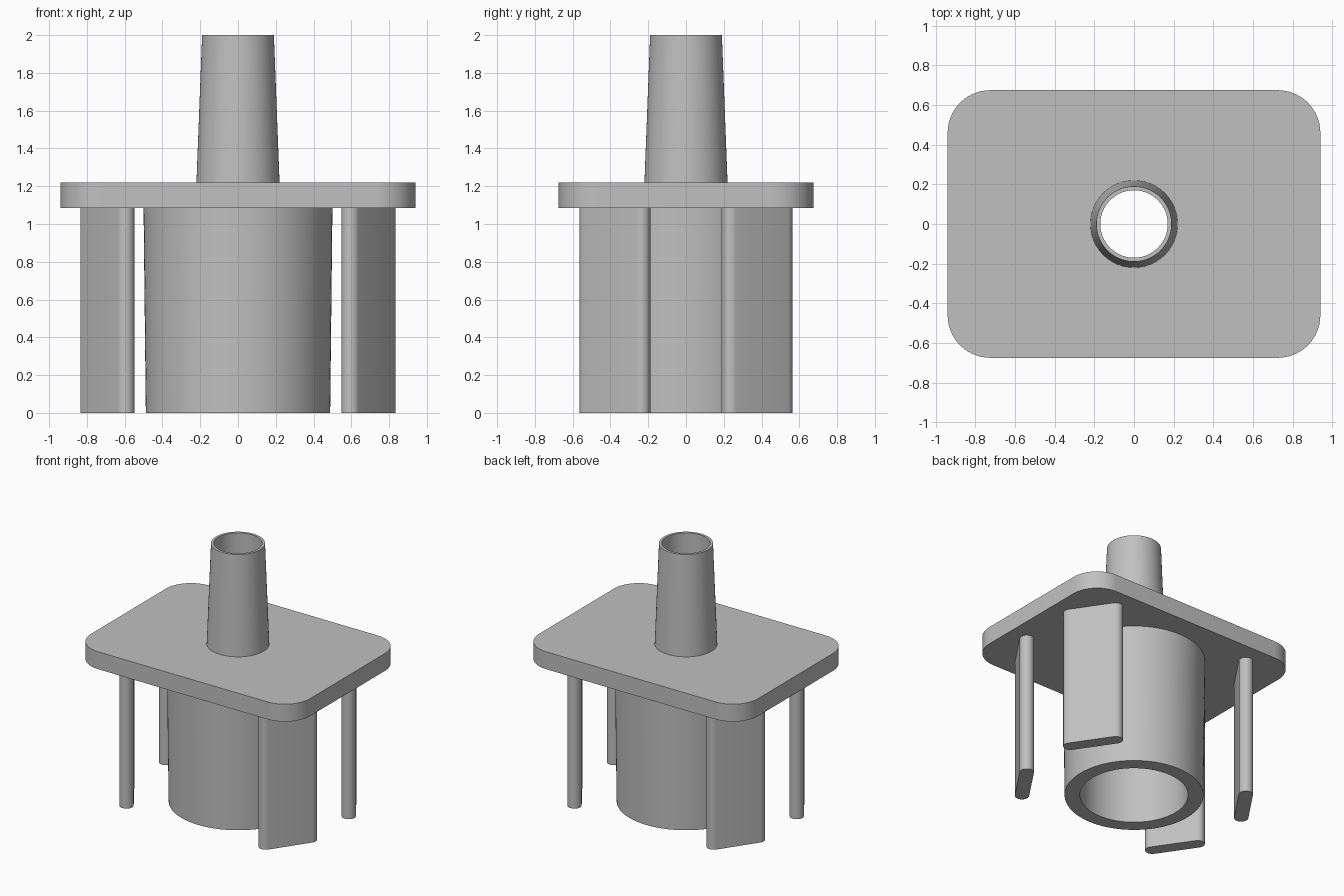
import bpy
import bmesh
from math import pi, cos, sin, atan2, radians

default = bpy.data.objects.get("Cube")
if default:
    bpy.data.objects.remove(default, do_unlink=True)

# One plain grey for the whole model
GREY = (0.53, 0.53, 0.53, 1.0)
grey = bpy.data.materials.new("plain grey")
grey.use_nodes = True
grey.diffuse_color = GREY
grey.node_tree.nodes["Principled BSDF"].inputs["Base Color"].default_value = GREY

PLATE_BOTTOM, PLATE_TOP = 1.085, 1.22
SEGMENTS = 96


def finish(bm, name):
    bmesh.ops.recalc_face_normals(bm, faces=bm.faces)
    mesh = bpy.data.meshes.new(name)
    bm.to_mesh(mesh)
    bm.free()
    mesh.materials.append(grey)
    obj = bpy.data.objects.new(name, mesh)
    bpy.context.collection.objects.link(obj)
    bpy.ops.object.select_all(action='DESELECT')
    obj.select_set(True)
    bpy.context.view_layer.objects.active = obj
    bpy.ops.object.shade_smooth_by_angle(angle=radians(30))
    return obj


def arc(cx, cy, r, start, sweep, steps):
    return [(cx + r * cos(start + sweep * i / steps),
             cy + r * sin(start + sweep * i / steps)) for i in range(steps + 1)]


def prism(name, outlines, z0, z1):
    """Extrude closed outlines; outlines inside another become holes."""
    bm = bmesh.new()
    edges = []
    for pts in outlines:
        vs = [bm.verts.new((x, y, z0)) for x, y in pts]
        edges += [bm.edges.new((v, vs[i - 1])) for i, v in enumerate(vs)]
    bmesh.ops.triangle_fill(bm, edges=edges, use_beauty=True)
    out = bmesh.ops.extrude_face_region(bm, geom=bm.faces[:], use_keep_orig=True)
    for item in out["geom"]:
        if isinstance(item, bmesh.types.BMVert):
            item.co.z = z1
    return finish(bm, name)


def lathe(name, profile):
    """Revolve a closed (radius, height) profile around z."""
    bm = bmesh.new()
    rings = []
    for i in range(SEGMENTS):
        a = 2 * pi * i / SEGMENTS
        rings.append([bm.verts.new((r * cos(a), r * sin(a), z)) for r, z in profile])
    n = len(profile)
    for i, ring in enumerate(rings):
        prev = rings[i - 1]
        for j in range(n):
            bm.faces.new((prev[j - 1], ring[j - 1], ring[j], prev[j]))
    return finish(bm, name)


# Rounded plate with the bore through its middle
HALF_X, HALF_Y, CORNER, BORE = 0.94, 0.675, 0.215, 0.17
outline = []
for k, (sx, sy) in enumerate([(1, 1), (-1, 1), (-1, -1), (1, -1)]):
    outline += arc(sx * (HALF_X - CORNER), sy * (HALF_Y - CORNER),
                   CORNER, k * pi / 2, pi / 2, 14)
bore = arc(0, 0, BORE, 0, 2 * pi, SEGMENTS)[:-1]
prism("plate", [outline, bore], PLATE_BOTTOM, PLATE_TOP)

# Tapered hollow spout above, wide hollow socket below
lathe("spout", [(0.22, PLATE_TOP), (0.19, 2), (BORE, 2), (BORE, PLATE_TOP)])
lathe("socket", [(0.5, PLATE_BOTTOM), (0.488, 0), (0.38, 0), (0.38, PLATE_BOTTOM)])

# Four blade legs with round ends, set across the corners
R = 0.05
for fb, sy in (("front", -1), ("back", 1)):
    for side, sx in (("right", -1), ("left", 1)):
        ax, ay = sx * 0.784, sy * 0.238
        bx, by = sx * 0.597, sy * 0.513
        d = atan2(by - ay, bx - ax)
        blade = arc(bx, by, R, d - pi / 2, pi, 14) + arc(ax, ay, R, d + pi / 2, pi, 14)
        prism(f"{fb}_{side}_leg", [blade], 0, PLATE_BOTTOM)
